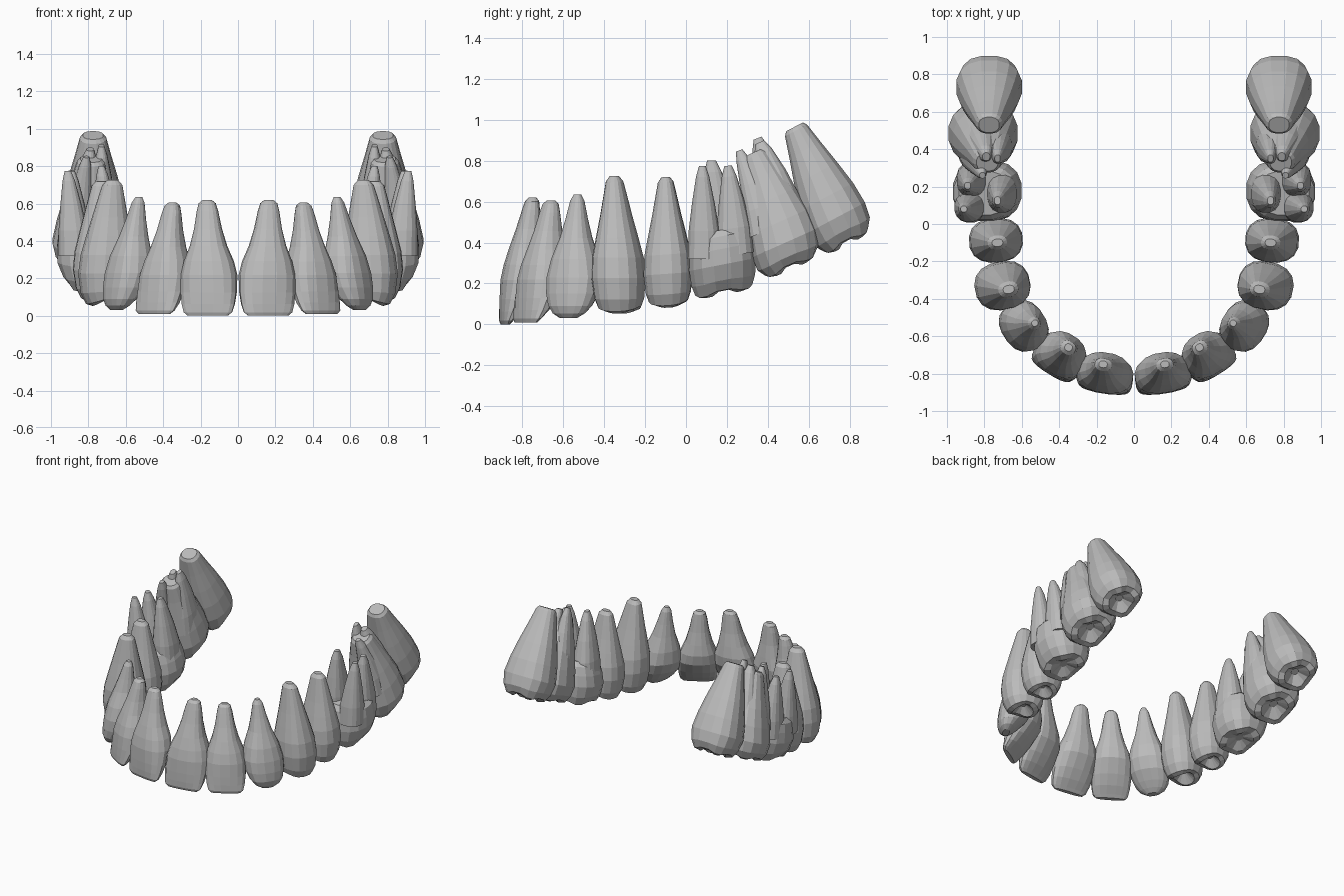
import bpy
import bmesh
from math import sin, cos, pi, radians, copysign
from mathutils import Vector, Matrix

SIDES = 16

default_cube = bpy.data.objects.get("Cube")
if default_cube:
    bpy.data.objects.remove(default_cube)

enamel = bpy.data.materials.new("grey enamel")
enamel.use_nodes = True
grey = (0.5, 0.5, 0.5, 1)
enamel.diffuse_color = grey
enamel.node_tree.nodes["Principled BSDF"].inputs["Base Color"].default_value = grey

# Profiles: height fraction, width scale, depth scale, outward shift
INCISOR = [(0, .72, .14, .72), (.03, .87, .26, .68), (.1, .95, .48, .5), (.2, 1, .72, .3),
           (.35, 1, 1, .06), (.47, .88, .98, 0), (.6, .66, .82, 0), (.75, .49, .6, 0),
           (.9, .38, .42, 0), (.97, .3, .33, 0), (1, .15, .18, 0)]
CANINE = [(0, .32, .2, .4), (.04, .62, .42, .38), (.1, .82, .64, .3), (.2, .96, .88, .12),
          (.33, 1, 1, 0), (.48, .84, .9, 0), (.65, .55, .65, 0), (.8, .38, .45, 0),
          (.95, .24, .28, 0), (1, .12, .15, 0)]
PREMOLAR = [(.03, .8, .68, 0), (.1, .92, .88, 0), (.25, 1, 1, 0), (.4, .95, .95, 0),
            (.55, .78, .8, 0), (.7, .6, .64, 0), (.85, .44, .48, 0), (.96, .32, .36, 0),
            (1, .17, .2, 0)]
MOLAR = [(.04, .86, .66, 0), (.2, .96, .86, 0), (.45, 1, 1, 0), (.7, .96, .97, 0),
         (.9, .88, .9, 0), (1, .72, .74, 0)]
CONE = [(.03, .76, .72, 0), (.1, .95, .9, 0), (.22, 1, 1, 0), (.4, .92, .9, 0),
        (.6, .74, .74, 0), (.8, .54, .55, 0), (.97, .38, .4, 0), (1, .29, .31, 0)]
ROOT = [(0, 1, 1, 0), (.3, .92, .92, 0), (.6, .68, .68, 0), (.88, .4, .4, 0), (1, .2, .2, 0)]


def loft(bm, base, apex, half_width, half_depth, profile, yaw=90, tilt=0, cusps=0, bend=1.3):
    """Skin closed rings from the biting end to the root end."""
    base, apex = Vector(base), Vector(apex)
    turn = Matrix.Rotation(radians(tilt), 3, "X")
    along = turn @ Vector((cos(radians(yaw)), sin(radians(yaw)), 0))
    outward = turn @ Vector((sin(radians(yaw)), -cos(radians(yaw)), 0))
    down = turn @ Vector((0, 0, -1))

    def cusp_height(angle):
        wave = abs(sin(angle)) if cusps == 2 else abs(sin(2 * angle))
        return (wave - .4) if cusps else 0

    def ring(t, width, depth, shift, bump=0):
        centre = base.lerp(apex, t ** bend)
        centre.z = base.z + (apex.z - base.z) * t
        centre += outward * shift * half_depth
        points = []
        for i in range(SIDES):
            a = 2 * pi * (i + .5) / SIDES
            u = copysign(abs(cos(a)) ** .85, cos(a)) * width * half_width
            v = copysign(abs(sin(a)) ** .85, sin(a)) * depth * half_depth
            points.append(bm.verts.new(centre + along * u + outward * v
                                       + down * bump * cusp_height(a)))
        return points

    rings = []
    if cusps:
        # Chewing surface dips into a central pit
        t, width, depth, shift = profile[0]
        rings.append(ring(t + .05, width * .2, depth * .2, shift))
        rings.append(ring(t - .01, width * .68, depth * .68, shift, .035))
    for row, values in enumerate(profile):
        rings.append(ring(*values, bump=.028 if row == 0 else .01 if row == 1 else 0))
    for lower, upper in zip(rings, rings[1:]):
        for i in range(SIDES):
            j = (i + 1) % SIDES
            bm.faces.new((lower[i], lower[j], upper[j], upper[i]))
    bm.faces.new(rings[0][::-1])
    bm.faces.new(rings[-1])


def make_tooth(name, *parts):
    """Build a tooth on both sides from (positional, keyword) loft parts."""
    for side, sign in (("left", 1), ("right", -1)):
        bm = bmesh.new()
        for args, options in parts:
            loft(bm, *args, **options)
        for vert in bm.verts:
            vert.co.x *= sign
        bmesh.ops.recalc_face_normals(bm, faces=bm.faces)
        mesh = bpy.data.meshes.new(f"{side}_{name}")
        bm.to_mesh(mesh)
        bm.free()
        mesh.materials.append(enamel)
        bpy.context.collection.objects.link(bpy.data.objects.new(mesh.name, mesh))


def part(*args, **options):
    return args, options


# Front teeth
make_tooth("central_incisor", part((.15, -.81, 0), (.165, -.75, .62), .152, .103,
                                   INCISOR, yaw=9))
make_tooth("lateral_incisor", part((.405, -.715, .01), (.35, -.66, .605), .138, .11,
                                   INCISOR, yaw=32, bend=1))
make_tooth("canine", part((.61, -.55, .03), (.53, -.53, .635), .14, .115,
                          CANINE, yaw=58, bend=1))

# Premolars
make_tooth("first_premolar", part((.71, -.325, .06), (.67, -.35, .725), .13, .15,
                                  PREMOLAR, yaw=78, cusps=2))
make_tooth("second_premolar", part((.74, -.085, .09), (.73, -.1, .72), .12, .145,
                                   PREMOLAR, yaw=86, tilt=4, cusps=2))

# First molar with two outer roots and one inner root
make_tooth("first_molar",
           part((.775, .185, .155), (.8, .165, .46), .168, .185, MOLAR, tilt=11, cusps=4),
           part((.875, .09, .32), (.91, .08, .775), .083, .085, ROOT),
           part((.865, .24, .34), (.89, .205, .775), .093, .085, ROOT, tilt=8),
           part((.70, .17, .33), (.73, .125, .8), .11, .085, ROOT))

# Second molar with close-set roots growing from a tapering trunk
make_tooth("second_molar",
           part((.81, .51, .275), (.785, .33, .84), .178, .187, CONE, tilt=24, cusps=4),
           part((.86, .38, .45), (.81, .26, .85), .085, .08, ROOT, tilt=20),
           part((.83, .47, .48), (.79, .36, .89), .12, .1, ROOT, tilt=24),
           part((.72, .43, .48), (.73, .35, .91), .105, .075, ROOT, tilt=22))

# Third molar with a single blunt root
make_tooth("third_molar", part((.775, .79, .395), (.775, .53, .965), .163, .178,
                               CONE, tilt=28, cusps=4, bend=1))
